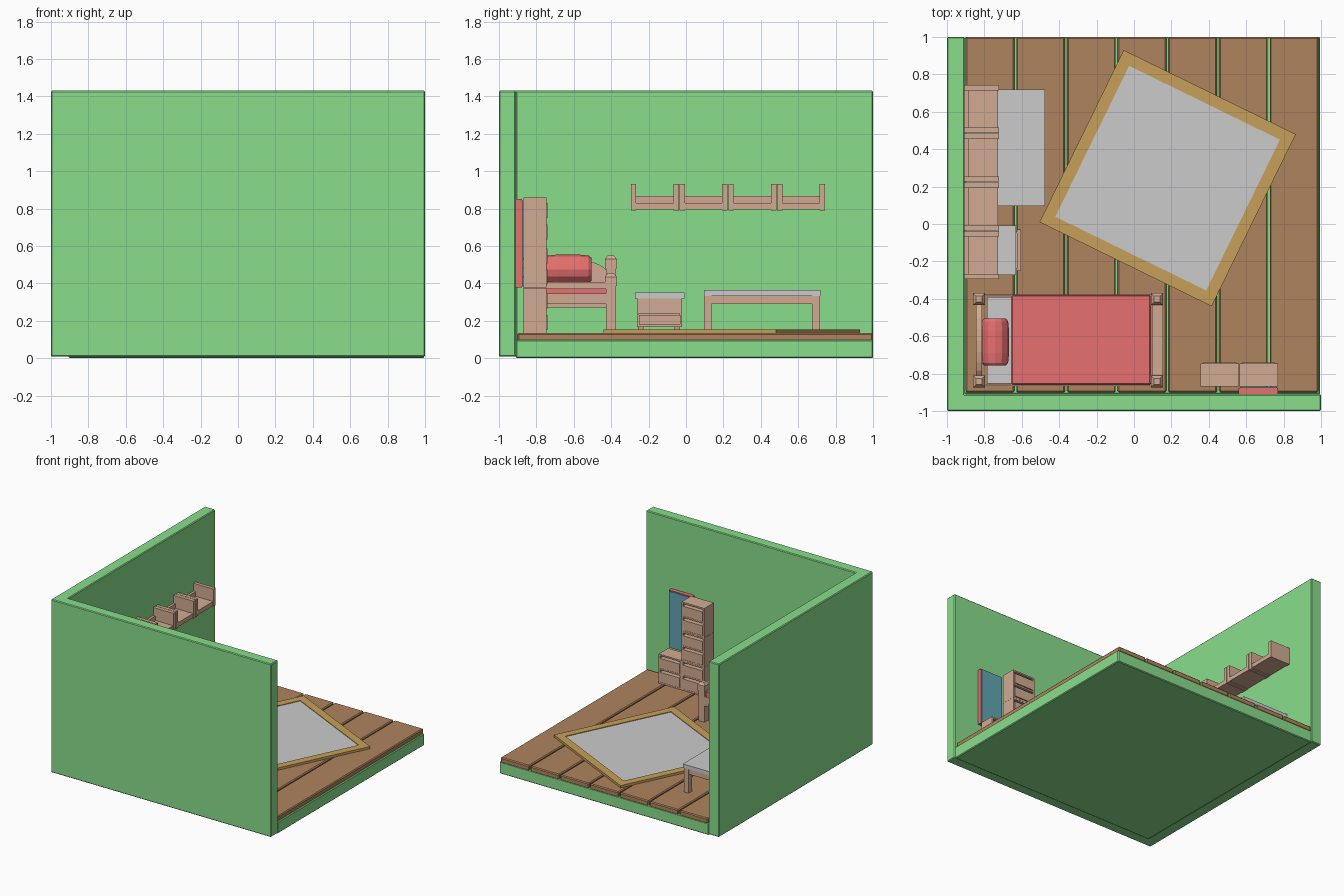
import bpy, math
from mathutils import Vector, Matrix

if "Cube" in bpy.data.objects:
    bpy.data.objects.remove(bpy.data.objects["Cube"])


def mat(name, r, g, b):
    m = bpy.data.materials.new(name)
    m.diffuse_color = (r, g, b, 1)
    m.use_nodes = True
    m.node_tree.nodes["Principled BSDF"].inputs["Base Color"].default_value = m.diffuse_color
    return m


GREEN = mat("green", .25, .73, .26)
WOOD = mat("floor_wood", .43, .23, .11)
PALE = mat("pale_wood", .64, .41, .29)
GOLD = mat("rug_gold", .57, .35, .10)
RED = mat("red", .80, .16, .16)
BLUE = mat("blue", .12, .38, .45)


def mesh(name, verts, faces, m=None, bevel=0):
    me = bpy.data.meshes.new(name)
    me.from_pydata(verts, [], faces)
    ob = bpy.data.objects.new(name, me)
    bpy.context.collection.objects.link(ob)
    if m:
        me.materials.append(m)
    if bevel:
        b = ob.modifiers.new("bevel", 'BEVEL')
        b.width, b.segments = bevel, 1
    return ob


def prism(name, profile, to3d, a, b, m=None, bevel=0):
    """Extrude a 2D profile from a to b; to3d maps (u, v, w) to a point."""
    n = len(profile)
    vs = [to3d(u, v, w) for w in (a, b) for u, v in profile]
    fs = [tuple(range(n))[::-1], tuple(range(n, 2 * n))]
    fs += [(i, (i + 1) % n, n + (i + 1) % n, n + i) for i in range(n)]
    ob = mesh(name, vs, fs, m, bevel)
    import bmesh
    bm = bmesh.new()
    bm.from_mesh(ob.data)
    bmesh.ops.recalc_face_normals(bm, faces=bm.faces)
    bm.to_mesh(ob.data)
    bm.free()
    return ob


def box(name, x0, x1, y0, y1, z0, z1, m=None, bevel=0):
    return prism(name, [(x0, y0), (x1, y0), (x1, y1), (x0, y1)],
                 lambda u, v, w: (u, v, w), z0, z1, m, bevel)


def taper(name, x, y, z0, z1, r0, r1, m):
    """Square frustum with half widths r0 (bottom) and r1 (top)."""
    sq = [(-1, -1), (1, -1), (1, 1), (-1, 1)]
    vs = [(x + r * a, y + r * b, z) for z, r in ((z0, r0), (z1, r1)) for a, b in sq]
    fs = [(3, 2, 1, 0), (4, 5, 6, 7)] + [(i, (i + 1) % 4, 4 + (i + 1) % 4, 4 + i) for i in range(4)]
    return mesh(name, vs, fs, m)


# Room shell: L-shaped wall, floor slab and planks
prism("walls", [(-1, -1), (1, -1), (1, -.91), (-.905, -.91), (-.905, 1), (-1, 1)],
      lambda u, v, w: (u, v, w), .008, 1.43, GREEN, .006)
box("floor_base", -.905, .995, -.91, 1, 0, .098, GREEN, .006)
for i in range(7):
    x = -.9 + i * .271
    box("floor_plank", x, x + .26, -.9, 1, .09, .135, WOOD, .007)


# Rug: turned square with a raised border
def ring(h, z):
    r = Matrix.Rotation(math.atan2(-.45, .92), 3, 'Z')
    return [r @ Vector((h * a, h * b, 0)) + Vector((.18, .245, z))
            for a, b in ((-1, -1), (1, -1), (1, 1), (-1, 1))]


rv = ring(.512, .133) + ring(.512, .154) + ring(.449, .154) + ring(.449, .133)
mesh("rug_border", rv, [(k * 4 + i, k * 4 + (i + 1) % 4, (k + 1) % 4 * 4 + (i + 1) % 4, (k + 1) % 4 * 4 + i)
                        for k in range(4) for i in range(4)], GOLD)
prism("rug_centre", [tuple(p)[:2] for p in ring(.449, 0)], lambda u, v, w: (u, v, w), .133, .149)

# Bed posts with faceted caps
for x, top in ((-.828, .55), (.122, .455)):
    for y in (-.842, -.402):
        box("bed_post", x - .026, x + .026, y - .027, y + .027, .135, top - .07, PALE)
        taper("post_cap_lower", x, y, top - .07, top - .02, .032, .032, PALE)
        taper("post_cap_upper", x, y, top - .02, top, .032, .016, PALE)
# Footboard, side rails and arched headboard
box("foot_rail_low", .105, .145, -.83, -.41, .29, .345, PALE)
box("foot_rail_top", .095, .155, -.83, -.41, .37, .408, PALE)
for y in (-.866, -.386):
    box("side_rail", -.82, .12, y, y + .01, .27, .345, PALE)
arch = [(-.83, .27), (-.41, .27), (-.41, .455)]
arch += [(-.622 + .2 * math.cos(t), .455 + .075 * math.sin(t))
         for t in [math.pi * i / 10 for i in range(1, 10)]] + [(-.83, .455)]
prism("headboard", arch, lambda u, v, w: (w, u, v), -.845, -.812, PALE)
# Mattress, blanket and round pillow
box("mattress", -.785, .085, -.853, -.389, .29, .385)
box("blanket", -.655, .09, -.86, -.38, .335, .395, RED, .006)
rows = [(-.757, .058), (-.742, .07), (-.69, .075), (-.57, .075), (-.52, .07), (-.505, .058)]
N = 12
pv = [(-.743 + r * math.cos(2 * math.pi * i / N), y, .475 + 1.05 * r * math.sin(2 * math.pi * i / N))
      for y, r in rows for i in range(N)]
pf = [(k * N + i, (k + 1) * N + i, (k + 1) * N + (i + 1) % N, k * N + (i + 1) % N)
      for k in range(len(rows) - 1) for i in range(N)]
pf += [tuple(range(N)), tuple(range(5 * N, 6 * N))[::-1]]
mesh("pillow", pv, pf, RED)

# Bedside table: tapered feet, body, grey top and open lower drawer
for x in (-.86, -.665):
    for y in (-.242, -.047):
        taper("bedside_foot", x, y, .135, .17, .010, .016, PALE)
box("bedside_bottom", -.89, -.64, -.262, -.022, .168, .18, PALE)
box("bedside_back", -.89, -.878, -.262, -.022, .18, .322, PALE)
for y in (-.262, -.034):
    box("bedside_side", -.878, -.64, y, y + .012, .18, .322, PALE)
box("bedside_upper_drawer", -.66, -.636, -.25, -.034, .24, .318, PALE)
box("bedside_top", -.9, -.632, -.272, -.008, .32, .35)
box("drawer_front", -.625, -.605, -.252, -.03, .18, .232, PALE)
box("drawer_bottom", -.86, -.625, -.245, -.039, .182, .192, PALE)
for y in (-.245, -.047):
    box("drawer_side", -.86, -.625, y, y + .008, .192, .225, PALE)

# Desk
box("desk_top", -.9, -.475, .095, .72, .333, .365)
for x in (-.895, -.525):
    for y in (.095, .675):
        box("desk_leg", x, x + .042, y, y + .042, .135, .333, PALE)
    box("desk_apron", x + .006, x + .036, .137, .675, .29, .333, PALE)
for y in (.1, .685):
    box("desk_end_apron", -.853, -.525, y, y + .028, .29, .333, PALE)

# Row of wall shelf trays
for i in range(4):
    y = -.295 + i * .2605
    for s in (y, y + .228):
        box("shelf_side", -.905, -.723, s, s + .029, .79, .932, PALE)
    box("shelf_board", -.905, -.726, y + .029, y + .228, .795, .83, PALE)
    box("shelf_back", -.905, -.885, y + .029, y + .228, .83, .868, PALE)


# Cabinet modules with two drawers, stacked as steps, and a mirror above
def cabinet(x, z):
    w, h = .207, .241
    box("cabinet_back", x, x + w, -.868, -.856, z, z + h, PALE)
    for s in (x, x + w - .012):
        box("cabinet_side", s, s + .012, -.856, -.745, z, z + h, PALE)
    for k in (0, .1145, .229):
        box("cabinet_shelf", x + .012, x + w - .012, -.856, -.745, z + k, z + k + .012, PALE)
    for k in (.016, .1305):
        box("cabinet_drawer", x + .015, x + w - .015, -.856, -.74, z + k, z + k + .08, PALE)


for x, z in ((.355, .135), (.355, .377), (.355, .619), (.563, .135)):
    cabinet(x, z)
box("mirror_frame", .56, .77, -.912, -.878, .378, .85, RED)
box("mirror_glass", .566, .764, -.88, -.872, .384, .844, BLUE)
